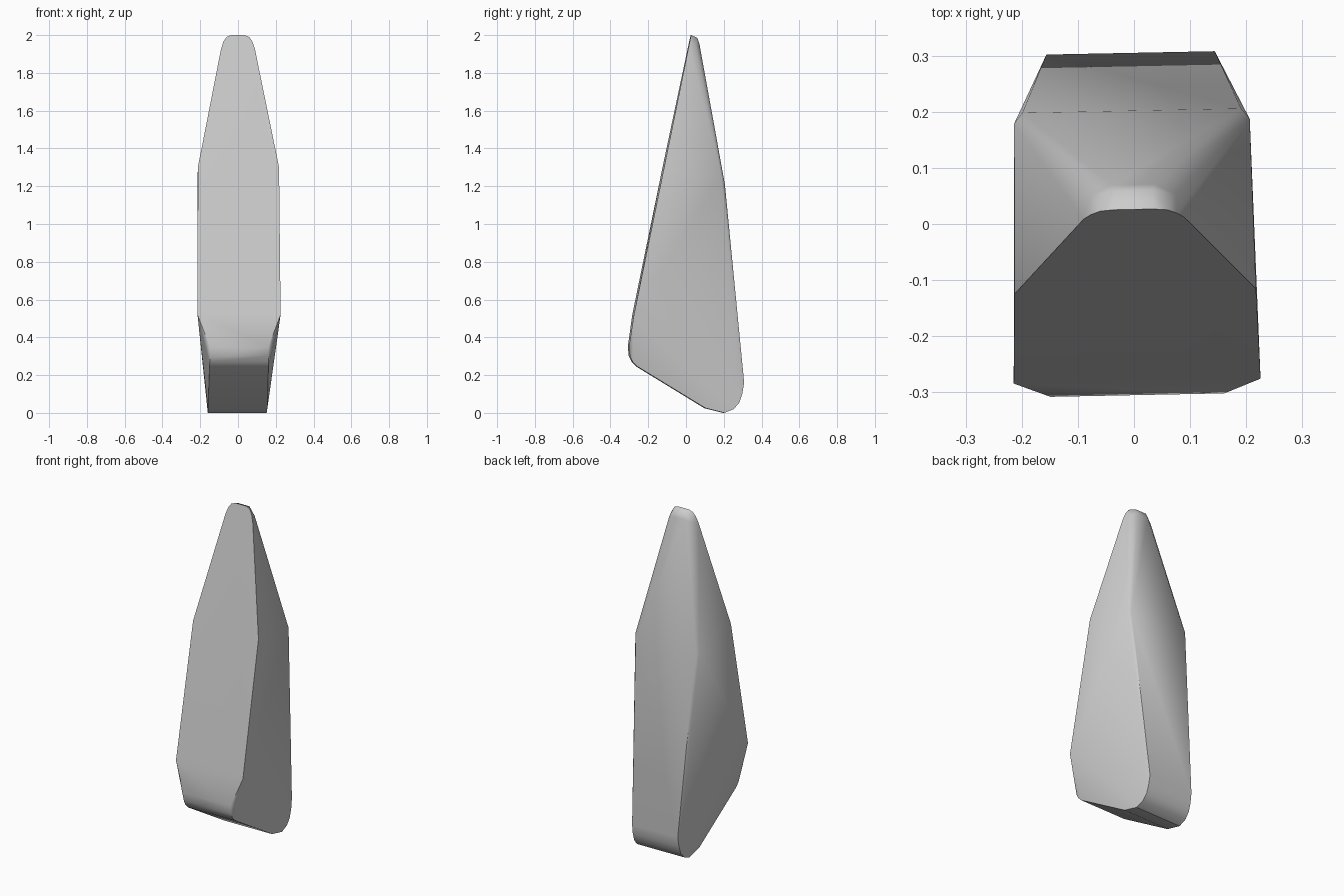
import bpy, bmesh, math
from mathutils import Matrix

cube = bpy.data.objects.get("Cube")
if cube:
    bpy.data.objects.remove(cube)

grey = bpy.data.materials.new("plain grey")
grey.use_nodes = True
colour = (0.6, 0.6, 0.6, 1)
grey.diffuse_color = colour
grey.node_tree.nodes["Principled BSDF"].inputs["Base Color"].default_value = colour

# Right half outline points: half width, y, z
front_face = [(0.215, -0.12, 1.3), (0.22, -0.28, 0.52), (0.155, -0.305, 0.35)]
front_toe = [(0.155, -0.3, 0.3), (0.155, -0.285, 0.27), (0.156, -0.26, 0.245)]
underside = [(0.157, 0.1, 0.025), (0.156, 0.2, 0)]
heel = [(0.155, 0.25, 0.02), (0.153, 0.28, 0.055), (0.152, 0.295, 0.1), (0.15, 0.305, 0.16)]
back_shoulder = [(0.195, 0.202, 1.21), (0.21, 0.183, 1.25)]
tip_front = [(0.035, 0.026, 2), (0.06, 0.024, 1.99), (0.077, 0.018, 1.965), (0.09, 0.01, 1.925)]
tip_back = [(0.035, 0.06, 1.985), (0.038, 0.07, 1.955), (0.075, 0.052, 1.94)]

# Tapered wedge body, mirrored and wrapped as one convex solid
bm = bmesh.new()
for part in (front_face, front_toe, underside, heel, back_shoulder, tip_front, tip_back):
    for x, y, z in part:
        for side in (-1, 1):
            bm.verts.new((side * x, y, z))
hull = bmesh.ops.convex_hull(bm, input=bm.verts)
unused = {v for v in hull["geom_interior"] + hull["geom_unused"]
          if isinstance(v, bmesh.types.BMVert)}
bmesh.ops.delete(bm, geom=list(unused), context="VERTS")
bmesh.ops.dissolve_limit(bm, angle_limit=math.radians(1.5), verts=bm.verts, edges=bm.edges)
bmesh.ops.rotate(bm, verts=bm.verts, matrix=Matrix.Rotation(0.02, 3, "Z"))
bmesh.ops.recalc_face_normals(bm, faces=bm.faces)

mesh = bpy.data.meshes.new("wedge_body")
bm.to_mesh(mesh)
bm.free()
mesh.materials.append(grey)
body = bpy.data.objects.new("wedge_body", mesh)
bpy.context.collection.objects.link(body)

# Soft shading with sharp rims
bpy.ops.object.select_all(action="DESELECT")
body.select_set(True)
bpy.context.view_layer.objects.active = body
bpy.ops.object.shade_smooth_by_angle(angle=math.radians(35))
